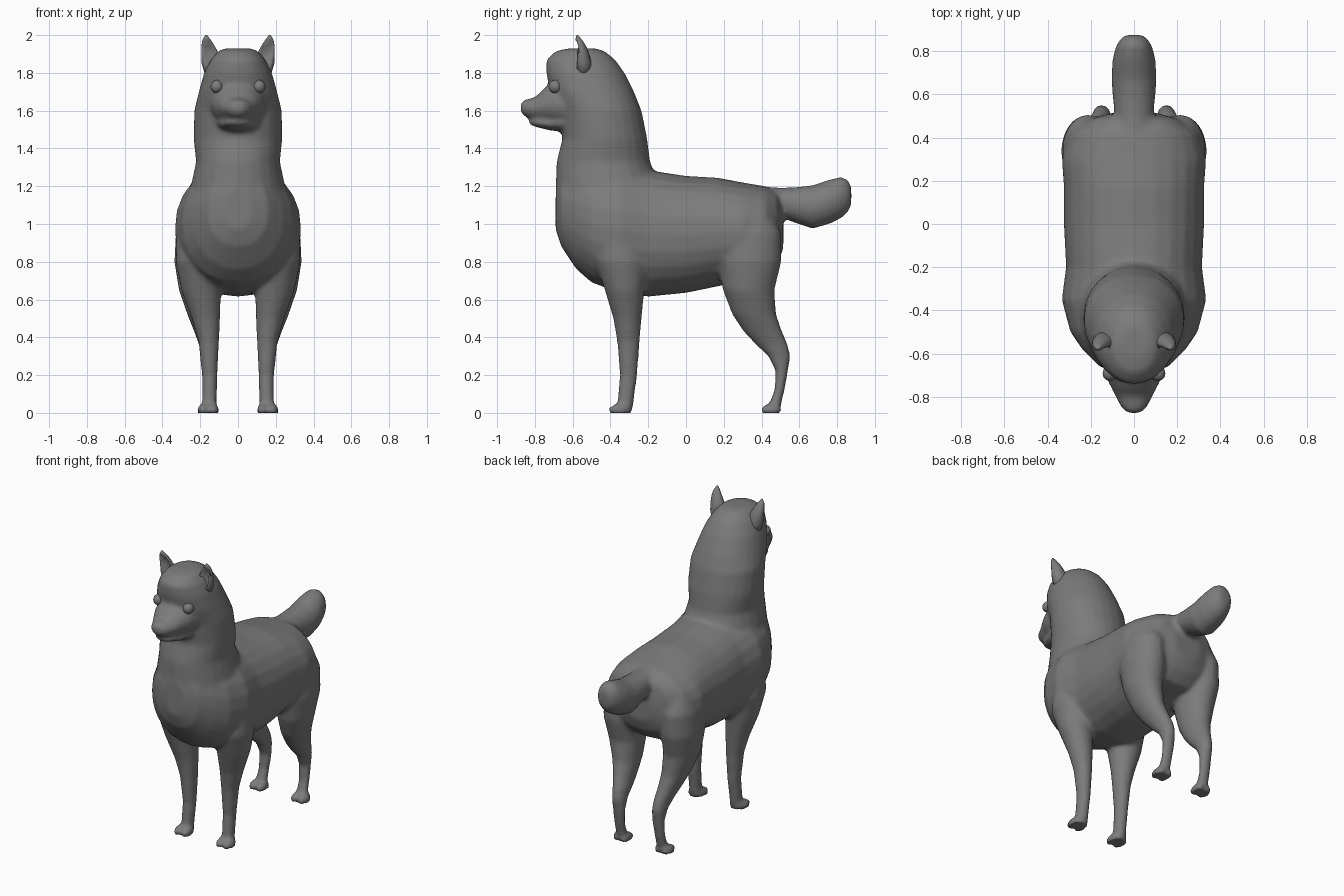
import bpy, bmesh, math
from mathutils import Vector, Matrix

wool = bpy.data.materials.new("wool_grey")
wool.diffuse_color = (0.2, 0.2, 0.2, 1)


def add_object(name, bm):
    bmesh.ops.recalc_face_normals(bm, faces=bm.faces)
    me = bpy.data.meshes.new(name)
    bm.to_mesh(me)
    bm.free()
    me.materials.append(wool)
    ob = bpy.data.objects.new(name, me)
    bpy.context.collection.objects.link(ob)
    return ob


def smooth(ob):
    for p in ob.data.polygons:
        p.use_smooth = True


def loft(bm, axis, rows, power=2.0, sides=24):
    """Closed tube along y or z. Row: position, low, high, x centre, x radius."""
    rings = []
    for t, lo, hi, cx, rx in rows:
        ring = []
        for i in range(sides):
            a = 2 * math.pi * i / sides
            c, s = math.cos(a), math.sin(a)
            u = math.copysign(abs(c) ** (2 / power), c)
            v = math.copysign(abs(s) ** (2 / power), s)
            x, w = cx + rx * u, (lo + hi) / 2 + (hi - lo) / 2 * v
            ring.append(bm.verts.new((x, t, w) if axis == "y" else (x, w, t)))
        rings.append(ring)
    for a, b in zip(rings, rings[1:]):
        for i in range(sides):
            j = (i + 1) % sides
            bm.faces.new((a[i], a[j], b[j], b[i]))
    bm.faces.new(rings[0])
    bm.faces.new(rings[-1])


def ball(bm, centre, radii):
    m = Matrix.Translation(centre) @ Matrix.Diagonal((*radii, 1))
    bmesh.ops.create_uvsphere(bm, u_segments=20, v_segments=12, radius=1, matrix=m)


bm = bmesh.new()

# Torso
loft(bm, "y", [
    (-.69, .97, 1.20, 0, .07), (-.66, .88, 1.27, 0, .16), (-.58, .76, 1.30, 0, .24),
    (-.50, .69, 1.31, 0, .295), (-.35, .635, 1.31, 0, .335), (-.2, .615, 1.285, 0, .315),
    (0, .635, 1.255, 0, .325), (.17, .67, 1.245, 0, .325), (.30, .70, 1.22, 0, .335),
    (.42, .72, 1.20, 0, .30), (.485, .79, 1.17, 0, .21), (.515, .87, 1.08, 0, .10)], 2.2)

# Neck and crown
loft(bm, "z", [
    (.90, -.60, -.25, 0, .24), (1.05, -.685, -.15, 0, .275), (1.2, -.69, -.14, 0, .25),
    (1.33, -.685, -.19, 0, .222), (1.45, -.655, -.205, 0, .235), (1.6, -.67, -.235, 0, .232),
    (1.7, -.72, -.275, 0, .208), (1.8, -.74, -.325, 0, .18), (1.87, -.74, -.375, 0, .145),
    (1.915, -.69, -.43, 0, .105), (1.93, -.62, -.48, 0, .07)], 2.1)

# Muzzle
loft(bm, "y", [
    (-.875, 1.59, 1.645, 0, .03), (-.85, 1.565, 1.66, 0, .06), (-.80, 1.555, 1.67, 0, .085),
    (-.75, 1.54, 1.72, 0, .11), (-.70, 1.52, 1.75, 0, .135), (-.58, 1.50, 1.76, 0, .16)])
# Lower jaw
loft(bm, "y", [
    (-.83, 1.528, 1.55, 0, .035), (-.80, 1.515, 1.56, 0, .065), (-.72, 1.495, 1.57, 0, .095),
    (-.60, 1.485, 1.60, 0, .13)])

# Tail
loft(bm, "y", [
    (.38, 1.06, 1.20, 0, .10), (.50, 1.035, 1.192, 0, .09), (.58, 1.005, 1.195, 0, .098),
    (.67, .975, 1.205, 0, .105), (.76, 1.00, 1.235, 0, .10), (.82, 1.03, 1.25, 0, .085),
    (.855, 1.06, 1.235, 0, .065), (.875, 1.10, 1.20, 0, .04)])

for s in (-1, 1):
    # Front leg
    loft(bm, "z", [(z, a, b, s * x, r) for z, a, b, x, r in [
        (0, -.365, -.285, .155, .042), (.05, -.365, -.278, .152, .039),
        (.2, -.35, -.258, .15, .041), (.38, -.365, -.245, .155, .055),
        (.5, -.385, -.235, .17, .075), (.65, -.43, -.22, .195, .105),
        (.8, -.48, -.2, .21, .12), (.95, -.46, -.24, .22, .105)]])
    # Hind leg
    loft(bm, "z", [(z, a, b, s * x, r) for z, a, b, x, r in [
        (0, .425, .50, .155, .04), (.05, .44, .505, .152, .038),
        (.12, .468, .522, .15, .037), (.22, .475, .54, .148, .04),
        (.3, .435, .553, .15, .045), (.36, .37, .54, .155, .052),
        (.43, .305, .51, .168, .064), (.52, .245, .478, .185, .083),
        (.65, .195, .468, .205, .108), (.8, .17, .505, .215, .122),
        (.95, .18, .505, .215, .115), (1.05, .24, .46, .2, .10)]])
    # Toes
    for y in (-.355, .45):
        for dx in (-.028, .028):
            ball(bm, (s * .157 + dx, y, .016), (.03, .057, .032))

body = add_object("body", bm)

# Fuse the parts into one skin and soften the joins
bpy.context.view_layer.objects.active = body
body.select_set(True)
rm = body.modifiers.new("fuse", "REMESH")
rm.mode = "VOXEL"
rm.voxel_size = .014
sm = body.modifiers.new("soften", "SMOOTH")
sm.factor = .5
sm.iterations = 6
for name in ("fuse", "soften"):
    bpy.ops.object.modifier_apply(modifier=name)
for v in body.data.vertices:
    v.co.z = max(v.co.z, 0) if v.co.z > .008 else 0
smooth(body)

for s, side in ((-1, "left"), (1, "right")):
    # Ear with a hollow front
    bm = bmesh.new()
    loft(bm, "z", [(z, y - d, y + d, s * x, r) for z, y, d, x, r in [
        (1.79, -.54, .045, .12, .055), (1.85, -.545, .045, .137, .055),
        (1.90, -.55, .038, .147, .047), (1.94, -.558, .03, .158, .036),
        (1.975, -.568, .018, .166, .022), (2.0, -.576, .004, .168, .005)]], 2, 16)
    for v in bm.verts:
        cx = s * (.137 + (v.co.z - 1.85) * .22)
        if v.co.y < -.56 and 1.84 < v.co.z < 1.96 and abs(v.co.x - cx) < .03:
            v.co.y += .035
    smooth(add_object(side + "_ear", bm))

    # Eye
    bm = bmesh.new()
    ball(bm, (s * .112, -.692, 1.727), (.033, .035, .035))
    smooth(add_object(side + "_eye", bm))
